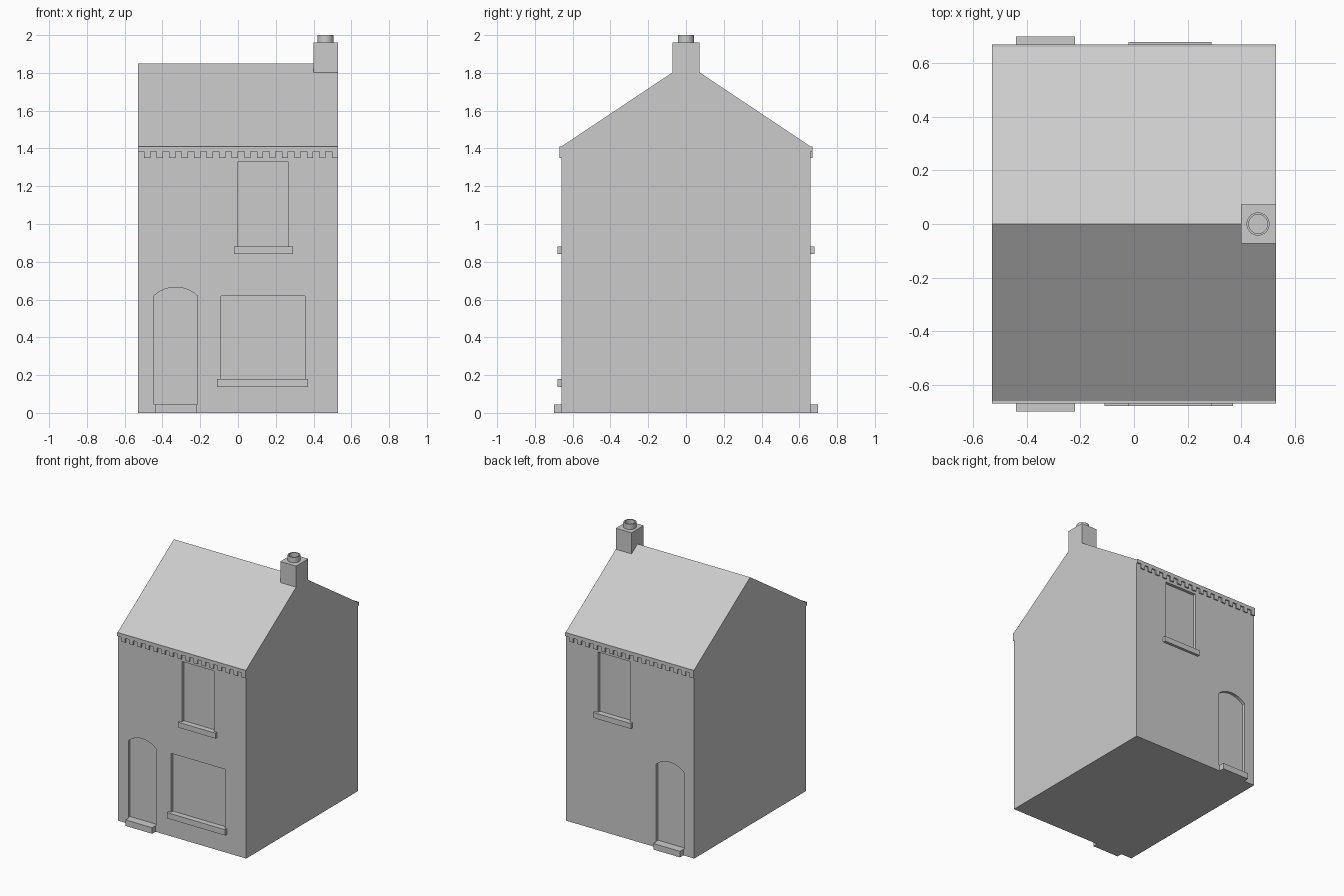
import bpy, bmesh, math
from mathutils import Vector

cube = bpy.data.objects.get("Cube")
if cube:
    bpy.data.objects.remove(cube, do_unlink=True)

grey = bpy.data.materials.new("plain grey")
grey.use_nodes = True
COLOUR = (0.6, 0.6, 0.6, 1)
grey.diffuse_color = COLOUR
grey.node_tree.nodes["Principled BSDF"].inputs["Base Color"].default_value = COLOUR

HALF_W, WALL, EAVE, RIDGE = 0.53, 0.66, 1.41, 1.85
RECESS = 0.022


def prism(name, profile, axis, lo, hi):
    """Extrude a profile, (y, z) along x or (x, z) along y."""
    place = (lambda p: (lo, p[0], p[1])) if axis == "x" else (lambda p: (p[0], lo, p[1]))
    bm = bmesh.new()
    face = bm.faces.new([bm.verts.new(place(p)) for p in profile])
    new = bmesh.ops.extrude_face_region(bm, geom=[face])["geom"]
    shift = Vector((hi - lo, 0, 0) if axis == "x" else (0, hi - lo, 0))
    bmesh.ops.translate(bm, vec=shift, verts=[v for v in new if isinstance(v, bmesh.types.BMVert)])
    bmesh.ops.recalc_face_normals(bm, faces=bm.faces)
    mesh = bpy.data.meshes.new(name)
    bm.to_mesh(mesh)
    bm.free()
    mesh.materials.append(grey)
    obj = bpy.data.objects.new(name, mesh)
    bpy.context.collection.objects.link(obj)
    return obj


def rect(x0, x1, z0, z1):
    return [(x0, z0), (x1, z0), (x1, z1), (x0, z1)]


def cut(target, profile, side):
    """Sink an opening into the front (-1) or back (1) wall."""
    cutter = prism("opening_cutter", profile, "y", side * (WALL - RECESS), side * (WALL + 0.1))
    cutter.hide_render = True
    mod = target.modifiers.new("opening", "BOOLEAN")
    mod.operation = "DIFFERENCE"
    mod.solver = "EXACT"
    mod.object = cutter
    bpy.context.view_layer.objects.active = target
    bpy.ops.object.modifier_apply(modifier=mod.name)
    bpy.data.objects.remove(cutter, do_unlink=True)


# Walls and pitched roof
house = prism("house_body", [(-WALL, 0), (WALL, 0), (WALL, EAVE), (0, RIDGE), (-WALL, EAVE)],
              "x", -HALF_W, HALF_W)

# Arched doorway outline
left, right, spring, rise = -0.445, -0.215, 0.62, 0.045
half = (right - left) / 2
radius = (half ** 2 + rise ** 2) / (2 * rise)
sweep = math.asin(half / radius)
door = [(left, 0.045), (right, 0.045)]
for i in range(13):
    a = sweep * (1 - i / 6)
    door.append(((left + right) / 2 + radius * math.sin(a),
                 spring + rise - radius * (1 - math.cos(a))))

# Toothed eaves course outline
SLOTS = 32
teeth = [(HALF_W, EAVE), (-HALF_W, EAVE)]
for i in range(SLOTS):
    z = 1.35 if i % 2 else 1.383
    for k in (i, i + 1):
        teeth.append((-HALF_W + 2 * HALF_W * k / SLOTS, z))

for side, label in ((-1, "front"), (1, "back")):
    # Door, step and upper window on both faces
    cut(house, door, side)
    cut(house, rect(0, 0.265, 0.88, 1.33), side)
    prism(label + "_door_step", rect(-0.44, -0.22, 0, 0.045), "y", side * WALL, side * 0.7)
    prism(label + "_upper_sill", rect(-0.02, 0.29, 0.84, 0.88), "y", side * WALL, side * 0.68)
    course = [(-side * x, z) for x, z in teeth]
    prism(label + "_eaves_course", course, "y", side * WALL, side * 0.67)

# Wide ground floor window
cut(house, rect(-0.09, 0.355, 0.18, 0.62), -1)
prism("front_lower_sill", rect(-0.11, 0.37, 0.137, 0.18), "y", -WALL, -0.68)

# Chimney stack astride the ridge
prism("chimney_stack", rect(-0.072, 0.072, 1.803, 1.96), "x", 0.4, HALF_W)

# Hollow chimney pot
bm = bmesh.new()
ring = [(0.035, 1.96), (0.043, 1.96), (0.043, 2.0), (0.035, 2.0)]
verts = [bm.verts.new((r, 0, z)) for r, z in ring]
edges = [bm.edges.new((verts[i], verts[(i + 1) % 4])) for i in range(4)]
bmesh.ops.spin(bm, geom=verts + edges, cent=(0, 0, 0), axis=(0, 0, 1),
               angle=math.tau, steps=32, use_merge=True)
bmesh.ops.remove_doubles(bm, verts=bm.verts, dist=0.0001)
bmesh.ops.recalc_face_normals(bm, faces=bm.faces)
mesh = bpy.data.meshes.new("chimney_pot")
bm.to_mesh(mesh)
bm.free()
mesh.materials.append(grey)
pot = bpy.data.objects.new("chimney_pot", mesh)
pot.location.x = 0.463
bpy.context.collection.objects.link(pot)
bpy.ops.object.select_all(action="DESELECT")
pot.select_set(True)
bpy.context.view_layer.objects.active = pot
bpy.ops.object.shade_smooth_by_angle(angle=math.radians(30))
